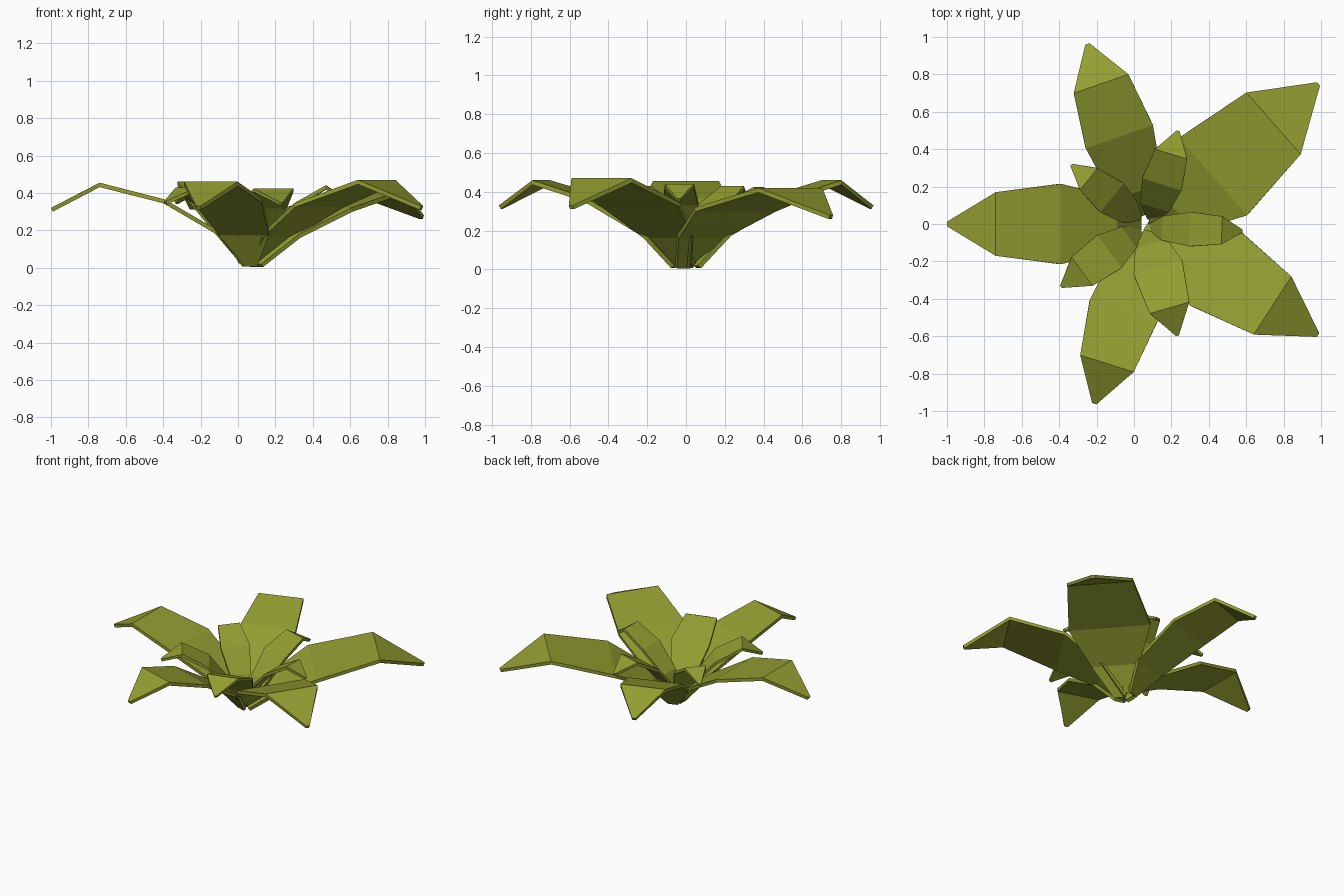
import bpy
from math import cos, sin, radians

green = bpy.data.materials.new("leaf_green")
green.diffuse_color = (0.29, 0.34, 0.03, 1)


def leaf(name, origin, angle, rows, thick):
    """Folded leaf strip: rows are (distance outward, half width, height)."""
    a = radians(angle)
    c, s = cos(a), sin(a)
    verts = []
    for d, w, z in rows:
        for side in (1, -1):
            verts.append((origin[0] + d * c - side * w * s,
                          origin[1] + d * s + side * w * c, z))
    faces = [(i, i + 1, i + 3, i + 2) for i in range(0, len(verts) - 2, 2)]
    mesh = bpy.data.meshes.new(name)
    mesh.from_pydata(verts, [], faces)
    mesh.materials.append(green)
    ob = bpy.data.objects.new(name, mesh)
    bpy.context.collection.objects.link(ob)
    mod = ob.modifiers.new("thickness", 'SOLIDIFY')
    mod.thickness = thick
    mod.offset = -1
    mod.use_even_offset = True
    return ob


# Large outer leaves: name, origin, angle, then distance / half width / height
# at lower fold, middle fold, shoulder and tip
large = [
    ("left", (0.04, 0.0), 180, (0.13, 0.43, 0.78, 1.04), (0.14, 0.215, 0.17), (0.19, 0.365, 0.455, 0.32)),
    ("back", (0.065, 0.05), 109, (0.13, 0.44, 0.74, 0.965), (0.14, 0.19, 0.155), (0.19, 0.37, 0.46, 0.33)),
    ("back_right", (0.10, -0.03), 41.3, (0.16, 0.43, 0.86, 1.18), (0.16, 0.275, 0.22), (0.18, 0.32, 0.42, 0.28)),
    ("front_right", (0.07, 0.0), -33, (0.16, 0.43, 0.80, 1.09), (0.15, 0.24, 0.185), (0.18, 0.345, 0.47, 0.33)),
    ("front", (0.075, -0.05), 252.5, (0.13, 0.43, 0.73, 0.955), (0.14, 0.19, 0.15), (0.19, 0.37, 0.46, 0.33)),
]
for name, o, ang, d, w, z in large:
    rows = [(0, 0.035, 0.02)] + list(zip(d, w + (0.012,), z))
    leaf("large_leaf_" + name, o, ang, rows, 0.022)

# Small inner leaves
small = [
    ("right", (0.08, -0.02), -2, (0.07, 0.22, 0.39, 0.50), (0.065, 0.092, 0.075), 0.44),
    ("back", (0.09, 0.02), 73, (0.07, 0.20, 0.37, 0.50), (0.08, 0.11, 0.09), 0.425),
    ("back_left", (0.03, 0.02), 141, (0.07, 0.19, 0.35, 0.47), (0.07, 0.10, 0.075), 0.43),
    ("front_left", (0.03, -0.03), 216, (0.07, 0.20, 0.38, 0.52), (0.07, 0.11, 0.095), 0.43),
    ("front", (0.07, -0.03), 286, (0.08, 0.21, 0.435, 0.59), (0.09, 0.135, 0.11), 0.425),
]
for name, o, ang, d, w, top in small:
    z = (top * 0.43, top * 0.78, top, top - 0.075)
    rows = [(0, 0.02, 0.03)] + list(zip(d, w + (0.008,), z))
    leaf("small_leaf_" + name, o, ang, rows, 0.018)
